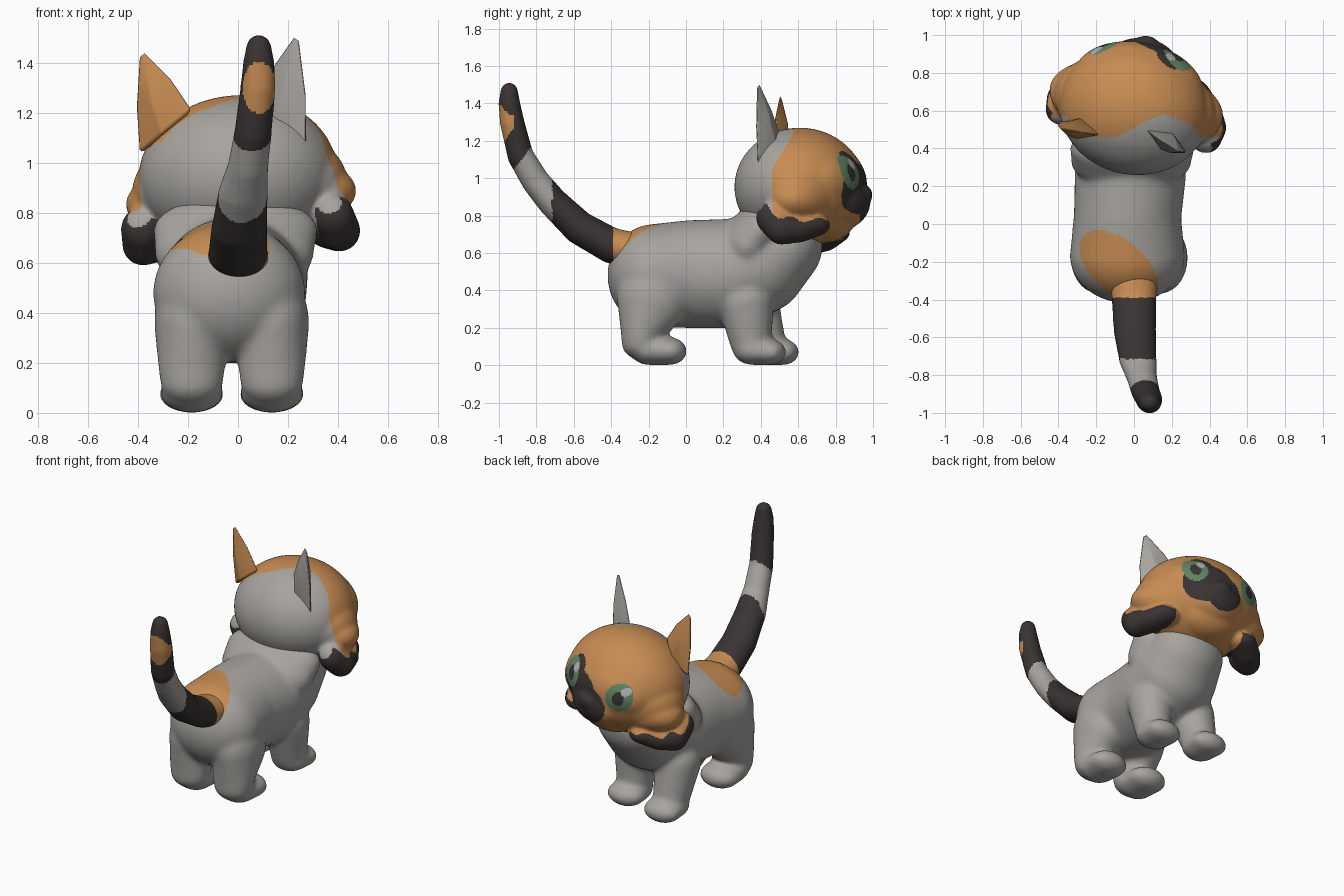
import bpy, bmesh, math
from mathutils import Matrix, Vector

cube = bpy.data.objects.get("Cube")
if cube:
    bpy.data.objects.remove(cube)


def material(name, rgb):
    m = bpy.data.materials.new(name)
    m.use_nodes = True
    m.diffuse_color = (*rgb, 1)
    m.node_tree.nodes["Principled BSDF"].inputs["Base Color"].default_value = (*rgb, 1)
    return m


MATS = [material("grey fur", (0.39, 0.375, 0.35)),
        material("orange fur", (0.57, 0.26, 0.085)),
        material("dark fur", (0.042, 0.033, 0.033)),
        material("eye green", (0.12, 0.23, 0.13)),
        material("eye shine", (0.45, 0.45, 0.45))]
GREY, ORANGE, DARK, GREEN, SHINE = range(5)


def finish(name, bm):
    me = bpy.data.meshes.new(name)
    bm.to_mesh(me)
    bm.free()
    ob = bpy.data.objects.new(name, me)
    bpy.context.collection.objects.link(ob)
    bpy.ops.object.select_all(action='DESELECT')
    ob.select_set(True)
    bpy.context.view_layer.objects.active = ob
    return ob


def paint(ob, rule, angle):
    ob.data.materials.clear()
    for m in MATS:
        ob.data.materials.append(m)
    for p in ob.data.polygons:
        p.material_index = rule(p.center)
    bpy.ops.object.shade_smooth_by_angle(angle=math.radians(angle))


def blob(name, balls, rule, voxel, smooth, frame=Matrix()):
    """Fuse ellipsoids (centre, radii) into one soft skin and colour it by rule."""
    bm = bmesh.new()
    for c, r in balls:
        mat = frame @ Matrix.Translation(c) @ Matrix.Diagonal((*r, 1))
        bmesh.ops.create_icosphere(bm, subdivisions=4, radius=1, matrix=mat)
    ob = finish(name, bm)
    re = ob.modifiers.new("fuse", 'REMESH')
    re.mode, re.voxel_size = 'VOXEL', voxel
    sm = ob.modifiers.new("soften", 'SMOOTH')
    sm.factor, sm.iterations = 0.5, smooth
    for m in ("fuse", "soften"):
        bpy.ops.object.modifier_apply(modifier=m)
    paint(ob, rule, 60)


def sweep(stations, steps):
    """Fill in balls between stations of (centre, radii)."""
    balls = [stations[-1]]
    for (c0, r0), (c1, r1) in zip(stations, stations[1:]):
        for i in range(steps):
            t = i / steps
            balls.append((Vector(c0).lerp(Vector(c1), t), Vector(r0).lerp(Vector(r1), t)))
    return balls


def oval(u, v, cu, cv, ru, rv):
    return ((u - cu) / ru) ** 2 + ((v - cv) / rv) ** 2 < 1


# Body: trunk swept along the spine, neck, four legs with paws
balls = sweep([((-.035, -.17, .48), (.305, .25, .275)), ((-.035, .03, .487), (.285, .25, .29)),
               ((-.02, .25, .49), (.295, .24, .293)), ((0, .4, .545), (.28, .25, .27)),
               ((.01, .53, .64), (.25, .2, .22))], 5)
balls += sweep([((-.015, .33, .64), (.32, .15, .17)), ((-.01, .4, .73), (.33, .15, .14))], 3)
for side in (-1, 1):
    x = -.025 + side * .16
    step = .07 if side < 0 else 0
    balls += sweep([((x, -.18, .36), (.15, .19, .2)), ((x, -.235, .19), (.135, .115, .12)),
                    ((x, -.245, .12), (.125, .1, .09))], 4)
    balls += sweep([((x, -.2, .085), (.125, .1, .085)), ((x, -.09, .075), (.13, .095, .075))], 4)
    balls += sweep([((x, .32 + step * .4, .34), (.14, .15, .15)),
                    ((x, .345 + step, .14), (.115, .115, .12))], 5)
    balls += sweep([((x, .36 + step, .08), (.12, .11, .08)),
                    ((x, .45 + step, .07), (.125, .085, .07))], 4)


def body_rule(p):
    # saddle patch runs diagonally over the rump
    u, v = (p.x + .08) * .75 - (p.y + .23) * .66, (p.x + .08) * .66 + (p.y + .23) * .75
    return ORANGE if p.z > .63 and oval(u, v, 0, 0, .25, .14) else GREY


blob("body", balls, body_rule, .013, 20)

# Tail swept along a curve: x, y, z, radius, with a broad flattened root
path = [(0, -.28, .61, .1), (0, -.4, .64, .095), (.005, -.57, .735, .09),
        (.02, -.715, .875, .08), (.04, -.805, .985, .075), (.06, -.885, 1.12, .07),
        (.08, -.93, 1.3, .066), (.083, -.945, 1.4, .058), (.083, -.945, 1.465, .046)]


def tail_rule(p):
    if p.z > 1.1 + (p.y + .88) * 1.3 and p.y < -.75:
        patch = p.y < -.92 and oval(p.x, p.z, .085, 1.3, .066, .105)
        return ORANGE if patch else DARK
    if p.y < -.715:
        return GREY
    return DARK if p.y < -.39 else ORANGE


chain = [(q[:3], (q[3] * (1.25 if q[2] < .95 else 1.08), q[3], q[3])) for q in path]
blob("tail", sweep(chain, 6), tail_rule, .011, 8)

# Head, turned and tipped slightly, with broad cheeks and shaggy jaw tufts
FRAME = (Matrix.Translation((0, .61, .95)) @ Matrix.Rotation(math.radians(-11), 4, 'Z')
         @ Matrix.Rotation(math.radians(-4), 4, 'Y'))
INV = FRAME.inverted()
balls = [((0, 0, 0), (.4, .35, .32)), ((0, .02, -.04), (.435, .28, .24)),
         ((0, .03, -.09), (.47, .23, .18)), ((0, .13, .02), (.35, .225, .22)),
         ((0, .21, -.07), (.21, .17, .16)), ((0, .14, -.15), (.22, .16, .145)),
         ((0, .345, -.04), (.07, .05, .055))]
for side in (-1, 1):
    balls += sweep([((side * .39, -.08, -.19), (.085, .08, .09)),
                    ((side * .4, -.02, -.25), (.085, .085, .085)),
                    ((side * .35, .06, -.25), (.09, .09, .07)),
                    ((side * .28, .14, -.22), (.09, .08, .06))], 3)


def head_rule(p):
    q = INV @ p
    x, z = q.x, q.z
    if q.y > .1:
        for ex, ez in ((-.215, .045), (.18, .07)):
            if oval(x, z, ex, ez, .078, .09):
                if oval(x, z, ex - .035, ez + .045, .026, .026):
                    return SHINE
                return DARK if oval(x, z, ex, ez - .005, .033, .045) else GREEN
        # mask across the nose and beside the left eye
        if (oval(x, z, .09, -.01, .16, .14) or oval(x, z, -.01, -.06, .13, .12)
                or oval(x, z, .14, .1, .08, .085)):
            return DARK
    fringe = -.2 + .07 * max(0, 1 - abs(q.y + .1) / .1) + .015 * math.sin(q.y * 45)
    if abs(x) > .24 and z < fringe and (p.y > .46 or abs(x) > .33):
        return DARK
    # grey nape, reaching further forward by the left ear and right cheek
    ramp = min(1, max(0, (p.x + .1) / .25))
    edge = .46 + max(0, p.z - 1.05) * .6 * ramp
    if x < -.25 and p.z < 1.08:
        edge = .57
    return GREY if p.y < edge else ORANGE


blob("head", balls, head_rule, .009, 25, FRAME)


# Thin pointed ears
def ear(name, tip, outer, inner, colour):
    tip, outer, inner = Vector(tip), Vector(outer), Vector(inner)
    across = (inner - outer).cross(tip - outer).normalized()
    mid = (outer + inner) / 2
    points = [tip, outer, inner, tip + (inner - outer) * .09,
              tip.lerp(inner, .5) + (inner - outer) * .1,
              tip.lerp(outer, .5) + (outer - inner) * .06]
    for s in (-1, 1):
        points += [mid + across * s * .06, tip.lerp(mid, .5) + across * s * .042]
    bm = bmesh.new()
    bmesh.ops.convex_hull(bm, input=[bm.verts.new(p) for p in points])
    bmesh.ops.recalc_face_normals(bm, faces=bm.faces)
    ob = finish(name, bm)
    bev = ob.modifiers.new("round", 'BEVEL')
    bev.width, bev.segments = .012, 2
    paint(ob, lambda p: colour, 60)


ear("right_ear", (-.395, .51, 1.43), (-.395, .54, 1.03), (-.18, .47, 1.21), ORANGE)
ear("left_ear", (.245, .38, 1.495), (.275, .385, 1.06), (.05, .51, 1.21), GREY)
